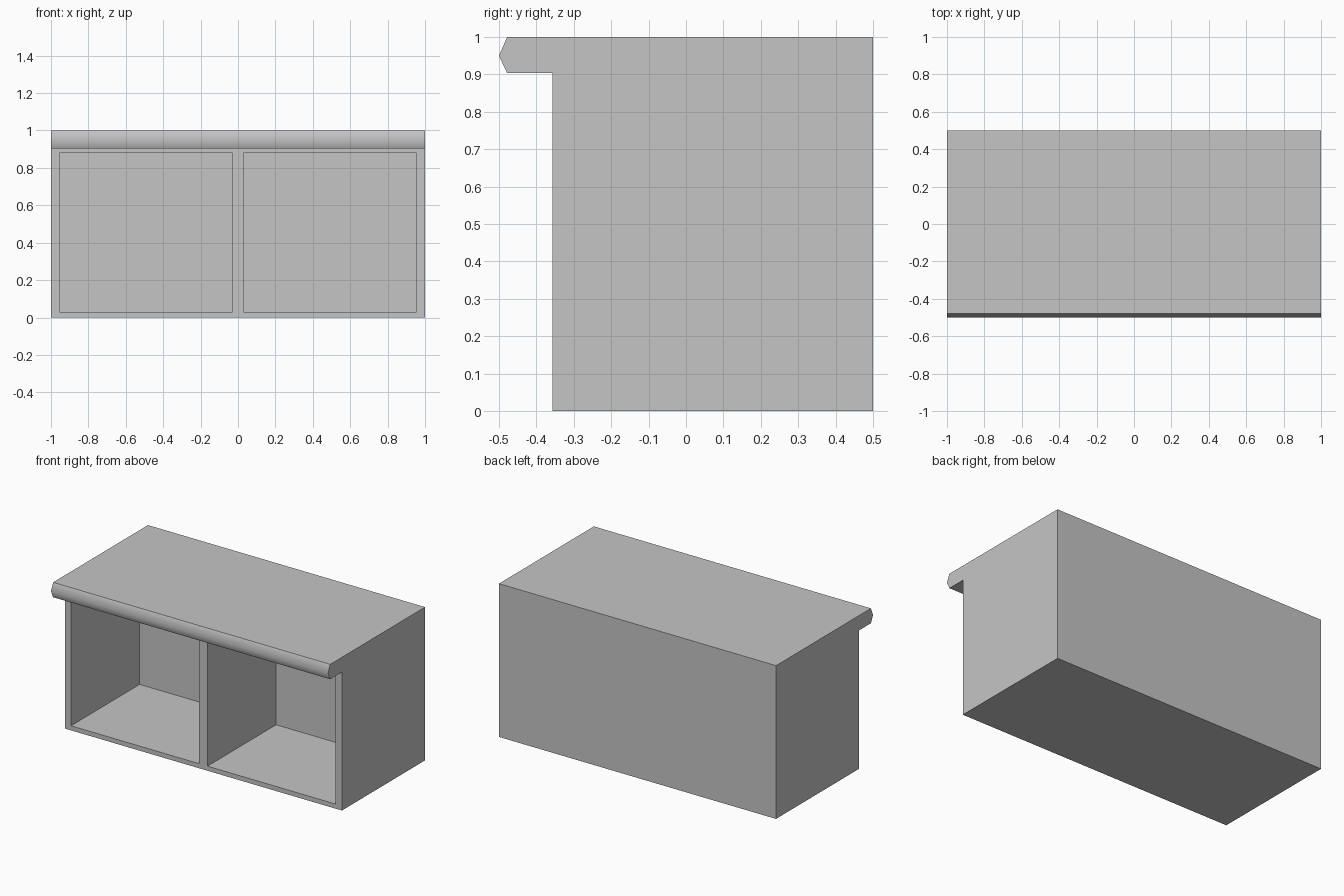
import bpy
import bmesh
import math

if "Cube" in bpy.data.objects:
    bpy.data.objects.remove(bpy.data.objects["Cube"], do_unlink=True)

grey = bpy.data.materials.new("plain grey")
grey.use_nodes = True
colour = (0.56, 0.56, 0.56, 1)
grey.diffuse_color = colour
grey.node_tree.nodes["Principled BSDF"].inputs["Base Color"].default_value = colour


def extrude_x(name, profile, x0, x1):
    """Solid made by sweeping a (y, z) profile from x0 to x1."""
    bm = bmesh.new()
    face = bm.faces.new([bm.verts.new((x0, y, z)) for y, z in profile])
    swept = bmesh.ops.extrude_face_region(bm, geom=[face])["geom"]
    verts = [g for g in swept if isinstance(g, bmesh.types.BMVert)]
    bmesh.ops.translate(bm, verts=verts, vec=(x1 - x0, 0, 0))
    bmesh.ops.recalc_face_normals(bm, faces=bm.faces)
    mesh = bpy.data.meshes.new(name)
    bm.to_mesh(mesh)
    bm.free()
    mesh.materials.append(grey)
    obj = bpy.data.objects.new(name, mesh)
    bpy.context.collection.objects.link(obj)
    return obj


# Cabinet body with an overhanging, nosed counter edge
front, back = -0.357, 0.5
cabinet = extrude_x("cabinet_with_counter", [
    (front, 0), (back, 0), (back, 1),
    (-0.478, 1), (-0.5, 0.95), (-0.478, 0.903), (front, 0.903)], -1, 1)

# Two open compartments, one on each side of the divider
bpy.context.view_layer.objects.active = cabinet
cabinet.select_set(True)
inner_back, floor, ceiling = 0.35, 0.03, 0.88
opening = [(-0.6, floor), (inner_back, floor), (inner_back, ceiling), (-0.6, ceiling)]
for side, x0, x1 in (("right", -0.955, -0.03), ("left", 0.03, 0.955)):
    cutter = extrude_x(side + "_compartment_cutter", opening, x0, x1)
    cutter.hide_render = True
    cut = cabinet.modifiers.new(side + "_compartment", 'BOOLEAN')
    cut.operation = 'DIFFERENCE'
    cut.solver = 'EXACT'
    cut.object = cutter
    bpy.ops.object.modifier_apply(modifier=cut.name)
    bpy.data.objects.remove(cutter, do_unlink=True)

# Round the shading of the counter nose only
bpy.ops.object.shade_smooth_by_angle(angle=math.radians(55))
